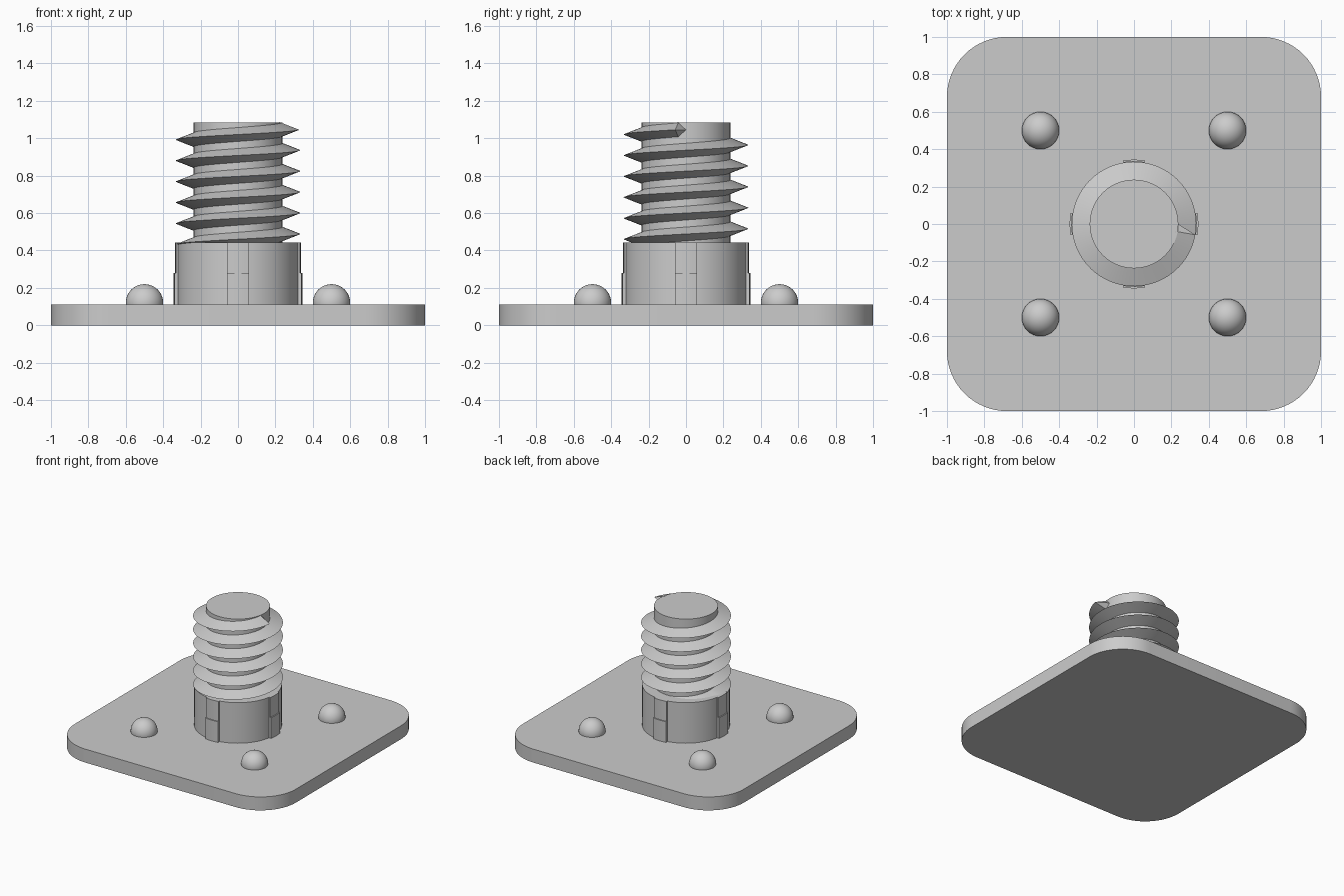
import bpy, bmesh
from math import sin, cos, pi, radians

if "Cube" in bpy.data.objects:
    bpy.data.objects.remove(bpy.data.objects["Cube"])

grey = bpy.data.materials.new("plain grey")
grey.diffuse_color = (0.6, 0.6, 0.6, 1)
grey.use_nodes = True
grey.node_tree.nodes["Principled BSDF"].inputs["Base Color"].default_value = grey.diffuse_color


def finish(name, bm):
    bmesh.ops.recalc_face_normals(bm, faces=bm.faces)
    me = bpy.data.meshes.new(name)
    bm.to_mesh(me)
    bm.free()
    me.materials.append(grey)
    ob = bpy.data.objects.new(name, me)
    bpy.context.collection.objects.link(ob)
    bpy.ops.object.select_all(action='DESELECT')
    ob.select_set(True)
    bpy.context.view_layer.objects.active = ob
    bpy.ops.object.shade_smooth_by_angle(angle=radians(30))
    return ob


def prism(name, outline, z0, z1):
    bm = bmesh.new()
    face = bm.faces.new([bm.verts.new((x, y, z0)) for x, y in outline])
    ext = bmesh.ops.extrude_face_region(bm, geom=[face])
    for v in ext["geom"]:
        if isinstance(v, bmesh.types.BMVert):
            v.co.z = z1
    return finish(name, bm)


def arc(r, a0, a1, n, cx=0, cy=0):
    return [(cx + r * cos(a0 + (a1 - a0) * i / n),
             cy + r * sin(a0 + (a1 - a0) * i / n)) for i in range(n + 1)]


# Base plate with rounded corners
R = 0.32
outline = []
for k, (sx, sy) in enumerate([(1, 1), (-1, 1), (-1, -1), (1, -1)]):
    outline += arc(R, k * pi / 2, (k + 1) * pi / 2, 16, sx * (1 - R), sy * (1 - R))
prism("base_plate", outline, 0, 0.11)

# Four round studs
for sx in (-1, 1):
    for sy in (-1, 1):
        bm = bmesh.new()
        bmesh.ops.create_uvsphere(bm, u_segments=32, v_segments=20, radius=0.1)
        bmesh.ops.translate(bm, verts=bm.verts, vec=(sx * 0.5, sy * 0.5, 0.12))
        # drop the hidden part inside the plate
        bmesh.ops.bisect_plane(bm, geom=bm.verts[:] + bm.edges[:] + bm.faces[:],
                               plane_co=(0, 0, 0.1), plane_no=(0, 0, 1), clear_inner=True)
        finish("stud", bm)

# Collar with four stepped ribs
prism("collar", arc(0.325, 0, 2 * pi, 64)[:-1], 0.1, 0.442)
half = radians(9.7)
for k in range(4):
    a = k * pi / 2
    for name, r, z0, z1 in (("rib_lower", 0.344, 0.1, 0.28), ("rib_upper", 0.336, 0.28, 0.442)):
        prism(name, arc(r, a - half, a + half, 6) + arc(0.3, a + half, a - half, 6), z0, z1)

# Screw core
CORE = 0.237
prism("screw_core", arc(CORE, 0, 2 * pi, 64)[:-1], 0.3, 1.085)

# Helical thread with triangular profile, ending in a pointed run-out
PITCH, SEG = 0.112, 64
bm = bmesh.new()
end_angle, end_z = radians(-10), 1.045
steps = int(5.8 * SEG)
rings = []
for i in range(steps + 1):
    a = end_angle - (steps - i) * 2 * pi / SEG
    z = end_z - (steps - i) * PITCH / SEG
    tip = 0.333 if z > 0.43 else 0.315
    rings.append([bm.verts.new((r * cos(a), r * sin(a), z + dz))
                  for r, dz in ((CORE - 0.01, -0.041), (tip, 0), (CORE - 0.01, 0.041))])
for p, q in zip(rings, rings[1:]):
    for j in range(3):
        k = (j + 1) % 3
        bm.faces.new((p[j], q[j], q[k], p[k]))
bm.faces.new(rings[0])
apex = bm.verts.new((CORE, 0.0, end_z))
last = rings[-1]
for j in range(3):
    bm.faces.new((last[j], last[(j + 1) % 3], apex))
finish("screw_thread", bm)
